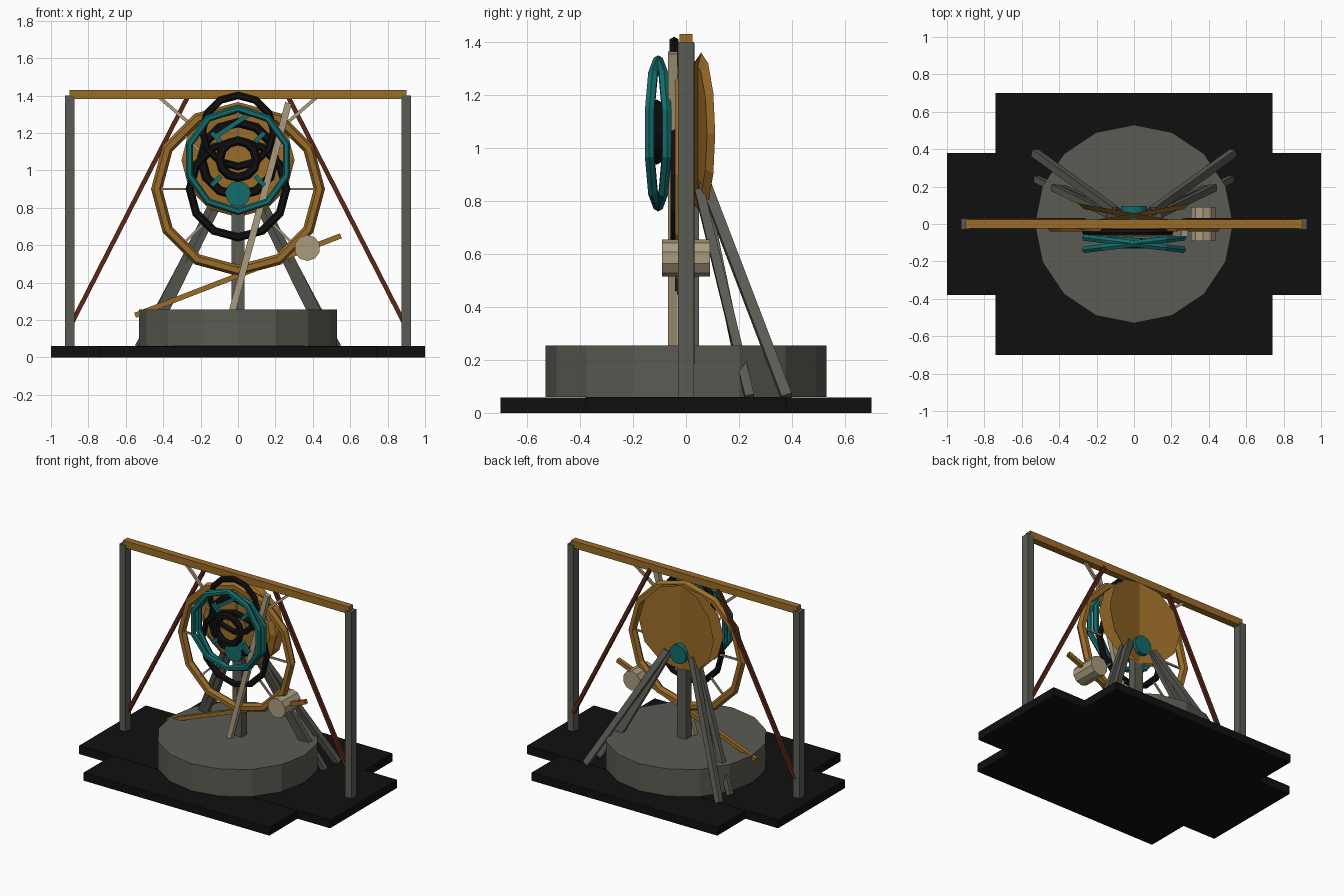
import bpy
import math
from math import pi, radians
from mathutils import Matrix, Vector

if "Cube" in bpy.data.objects:
    bpy.data.objects.remove(bpy.data.objects["Cube"])


def material(name, rgb):
    m = bpy.data.materials.new(name)
    m.use_nodes = True
    m.diffuse_color = (*rgb, 1)
    m.node_tree.nodes["Principled BSDF"].inputs["Base Color"].default_value = (*rgb, 1)
    return m


black = material("black", (0.005, 0.005, 0.005))
grey = material("stone grey", (0.105, 0.105, 0.088))
ochre = material("ochre", (0.33, 0.15, 0.022))
teal = material("teal", (0.007, 0.15, 0.15))
rust = material("rust brown", (0.1, 0.02, 0.008))
beige = material("beige", (0.4, 0.33, 0.21))


def finish(name, mat, matrix):
    ob = bpy.context.object
    ob.name = name
    ob.data.materials.append(mat)
    ob.data.transform(matrix)
    return ob


def box(name, mat, centre, size):
    bpy.ops.mesh.primitive_cube_add(size=1)
    return finish(name, mat, Matrix.Translation(centre) @ Matrix.Diagonal((*size, 1)))


def rod(name, mat, a, b, width, depth=None):
    """Square bar from a to b, its depth kept near the y direction."""
    a, b = Vector(a), Vector(b)
    along = (b - a).normalized()
    side = along.cross(Vector((0, 1, 0))).normalized()
    back = side.cross(along)
    turn = Matrix((side, back, along)).transposed().to_4x4()
    bpy.ops.mesh.primitive_cube_add(size=1)
    scale = Matrix.Diagonal((width, depth or width, (b - a).length, 1))
    return finish(name, mat, Matrix.Translation((a + b) / 2) @ turn @ scale)


def facing(centre, tilt=0, spin=0):
    """Matrix that turns a z axis shape to face the front."""
    return (Matrix.Translation(centre) @ Matrix.Rotation(tilt, 4, "Z")
            @ Matrix.Rotation(pi / 2, 4, "X") @ Matrix.Rotation(spin, 4, "Z"))


def ring(name, mat, centre, radius, tube, sides=12, tilt=0, spin=0):
    bpy.ops.mesh.primitive_torus_add(major_radius=radius, minor_radius=tube,
                                     major_segments=sides, minor_segments=6)
    return finish(name, mat, facing(centre, tilt, spin))


def disc(name, mat, centre, front, back, depth, sides=12, tilt=0):
    bpy.ops.mesh.primitive_cone_add(vertices=sides, radius1=back, radius2=front, depth=depth)
    return finish(name, mat, facing(centre, tilt))


# Crossed base slabs and round plinth
box("base_wide", black, (0, 0, 0.03), (2, 0.76, 0.06))
box("base_deep", black, (0, 0, 0.029), (1.48, 1.4, 0.058))
bpy.ops.mesh.primitive_cylinder_add(vertices=16, radius=0.53, depth=0.195)
finish("plinth", grey, Matrix.Translation((0, 0, 0.1575)))

# Gantry frame
box("top_beam", ochre, (0, 0, 1.405), (1.8, 0.05, 0.05))
for s, side in ((1, "left"), (-1, "right")):
    box(f"{side}_post", grey, (s * 0.9, 0, 0.73), (0.05, 0.06, 1.34))
    rod(f"{side}_brace", rust, (s * 0.27, 0.02, 1.39), (s * 0.885, 0.02, 0.19), 0.024)
    rod(f"{side}_hanger", beige, (s * 0.27, -0.02, 1.26), (s * 0.42, 0, 1.39), 0.018)
    # Splayed rear legs
    rod(f"{side}_outer_leg", grey, (s * 0.1, 0.07, 0.87), (s * 0.53, 0.38, 0.06), 0.04)
    rod(f"{side}_middle_leg", grey, (s * 0.13, 0.05, 0.84), (s * 0.52, 0.24, 0.06), 0.035)
    rod(f"{side}_inner_leg", grey, (s * 0.08, 0.06, 0.87), (s * 0.41, 0.2, 0.2), 0.035)
box("column", grey, (0, 0.02, 0.55), (0.07, 0.06, 0.64))

# Large hoop with its inner hoop and spokes
ring("large_hoop", ochre, (0, -0.015, 0.9), 0.435, 0.03)
ring("inner_hoop", black, (0, -0.04, 0.9), 0.258, 0.022)
for k in range(8):
    a = k * pi / 4
    d = Vector((math.cos(a), 0, math.sin(a)))
    c = Vector((0, -0.02, 0.9))
    rod(f"hoop_spoke_{k + 1}", beige, c + d * 0.26, c + d * 0.43, 0.012)

# Folded pair of dishes and crossed front rings
for s, side in ((1, "left"), (-1, "right")):
    disc(f"{side}_dish", ochre, (0, 0.045, 1.055), 0.27, 0.305, 0.025, 12, s * radians(10))
    ring(f"{side}_tilted_ring", teal, (0, -0.105, 1.055), 0.275, 0.02, 10,
         s * radians(7), pi / 10 * 5)
ring("upper_hoop", black, (0, -0.045, 1.21), 0.19, 0.02)
ring("middle_hoop", black, (0, -0.03, 1.06), 0.195, 0.025)
ring("hub_ring", black, (0, -0.11, 1.06), 0.098, 0.025)
disc("hub_cap", ochre, (0, 0.0, 1.06), 0.075, 0.08, 0.04)
disc("pivot", teal, (0, 0.02, 0.875), 0.068, 0.068, 0.15)

# Short teal struts behind the front rings
rod("upper_strut", teal, (-0.12, -0.08, 1.18), (0.06, -0.09, 1.3), 0.025)
for k, deg in enumerate((45, 135, 225, 315)):
    d = Vector((math.cos(radians(deg)), 0, math.sin(radians(deg))))
    c = Vector((0, -0.08, 1.06))
    rod(f"ring_strut_{k + 1}", teal, c + d * 0.13, c + d * 0.2, 0.025)

# Lever, counterweight arm and weight
rod("lever", beige, (-0.03, -0.05, 0.25), (0.27, -0.05, 1.36), 0.036, 0.035)
rod("weight_arm", ochre, (-0.55, -0.01, 0.225), (0.55, -0.01, 0.65), 0.028)
disc("counterweight", beige, (0.37, 0, 0.585), 0.07, 0.07, 0.18, 10)
